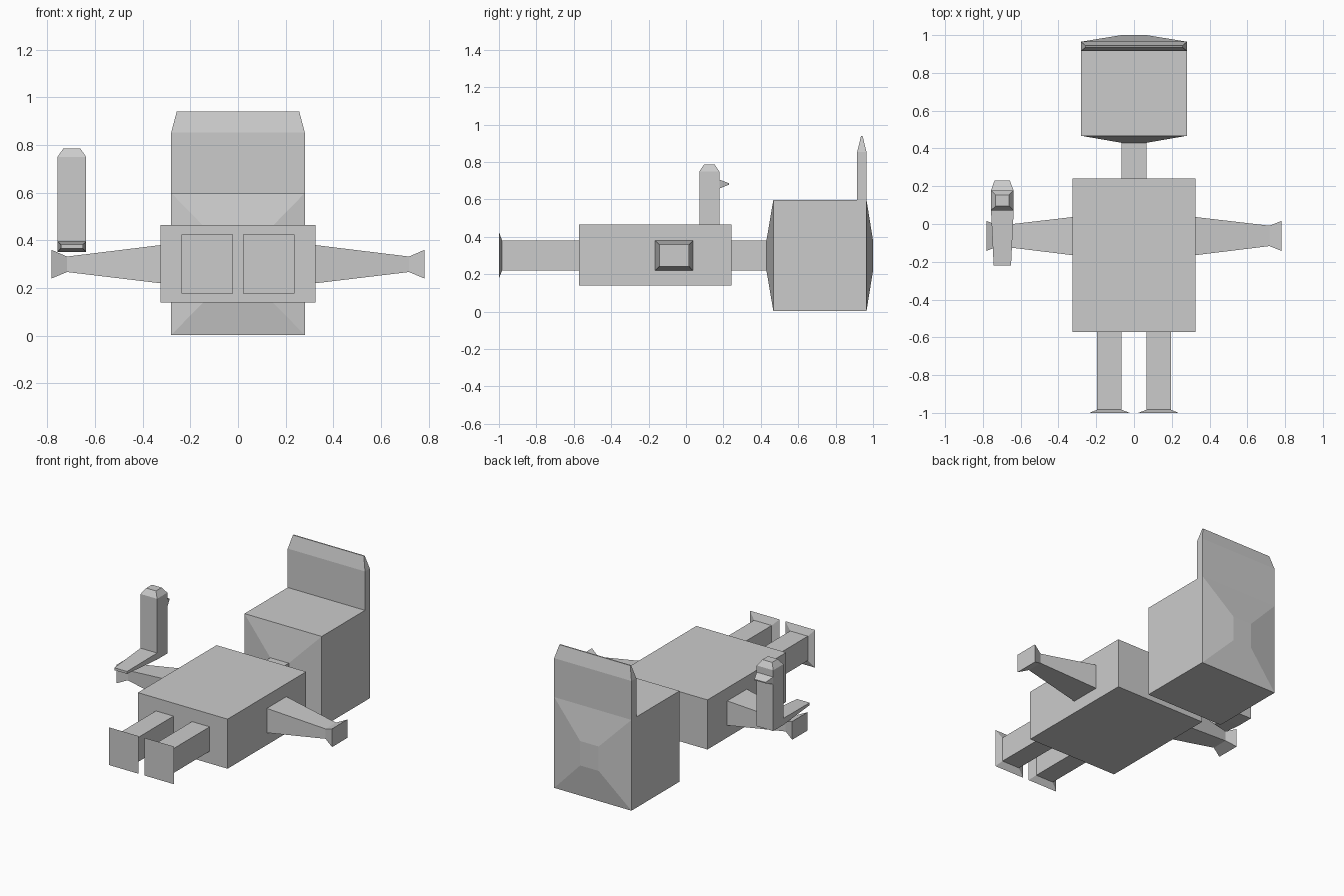
import bpy
import bmesh
from mathutils import Vector

if "Cube" in bpy.data.objects:
    bpy.data.objects.remove(bpy.data.objects["Cube"])


def loft(name, axis, sections, cap_start=False, mirror=False):
    """Flat-faced loft of rectangles along an axis.
    Each section: (position, min_u, max_u, min_v, max_v), u and v being the other two axes in xyz order."""
    bm = bmesh.new()
    u, v = [i for i in range(3) if i != axis]
    rings = []
    for p, u0, u1, v0, v1 in sections:
        ring = []
        for a, b in ((u0, v0), (u1, v0), (u1, v1), (u0, v1)):
            co = Vector((0, 0, 0))
            co[axis], co[u], co[v] = p, a, b
            ring.append(bm.verts.new(co))
        rings.append(ring)
    for r, s in zip(rings, rings[1:]):
        for i in range(4):
            j = (i + 1) % 4
            bm.faces.new((r[i], r[j], s[j], s[i]))
    bm.faces.new(rings[-1])
    if cap_start:
        bm.faces.new(rings[0][::-1])
    bmesh.ops.recalc_face_normals(bm, faces=bm.faces)
    # Open lofts: make sure the end cap points along the loft
    bm.faces.ensure_lookup_table()
    cap = bm.faces[4 * (len(sections) - 1)]
    if cap.normal[axis] * (sections[-1][0] - sections[0][0]) < 0:
        bmesh.ops.reverse_faces(bm, faces=bm.faces)
    mesh = bpy.data.meshes.new(name)
    bm.to_mesh(mesh)
    bm.free()
    obj = bpy.data.objects.new(name, mesh)
    bpy.context.collection.objects.link(obj)
    if mirror:
        obj.modifiers.new("mirror", 'MIRROR').use_mirror_merge = False
    return obj


X, Y, Z = 0, 1, 2

# Torso lying on its back
loft("torso", Y, [(-0.572, -0.325, 0.325, 0.14, 0.465),
                  (0.242, -0.325, 0.325, 0.14, 0.465)], cap_start=True)

# Neck widening into the head, which closes with a shallow pyramid
neck = (-0.067, 0.067, 0.22, 0.38)
skull = (-0.28, 0.28, 0.003, 0.598)
loft("head", Y, [(0.242, *neck), (0.43, *neck), (0.467, *skull),
                 (0.965, *skull), (1.0, *neck)])

# Crest rising from the back of the head
loft("head_crest", Z, [(0.598, -0.28, 0.28, 0.915, 0.965),
                       (0.853, -0.28, 0.28, 0.915, 0.965),
                       (0.94, -0.257, 0.257, 0.936, 0.944)])

# Legs with flared feet
leg = (0.067, 0.195, 0.22, 0.38)
loft("legs", Y, [(-0.572, *leg), (-0.983, *leg),
                 (-1.0, 0.022, 0.236, 0.178, 0.425)], mirror=True)

# Tapered arms with flared hands
loft("arms", X, [(0.325, -0.165, 0.037, 0.22, 0.38),
                 (0.717, -0.117, -0.009, 0.267, 0.332),
                 (0.782, -0.143, 0.017, 0.24, 0.36)], mirror=True)

# Held tool: upright post, sight wedge and grip
x0, x1, y0, y1 = -0.757, -0.637, 0.072, 0.178
loft("tool_post", Z, [(0.352, x0, x1, y0, y1), (0.75, x0, x1, y0, y1),
                      (0.786, -0.732, -0.662, 0.096, 0.154)], cap_start=True)
loft("tool_sight", Y, [(y1, x0, x1, 0.658, 0.706),
                       (0.231, -0.738, -0.658, 0.679, 0.686)])
loft("tool_grip", Y, [(y0, x0, x1, 0.352, 0.395),
                      (-0.22, -0.743, -0.651, 0.366, 0.382)])
